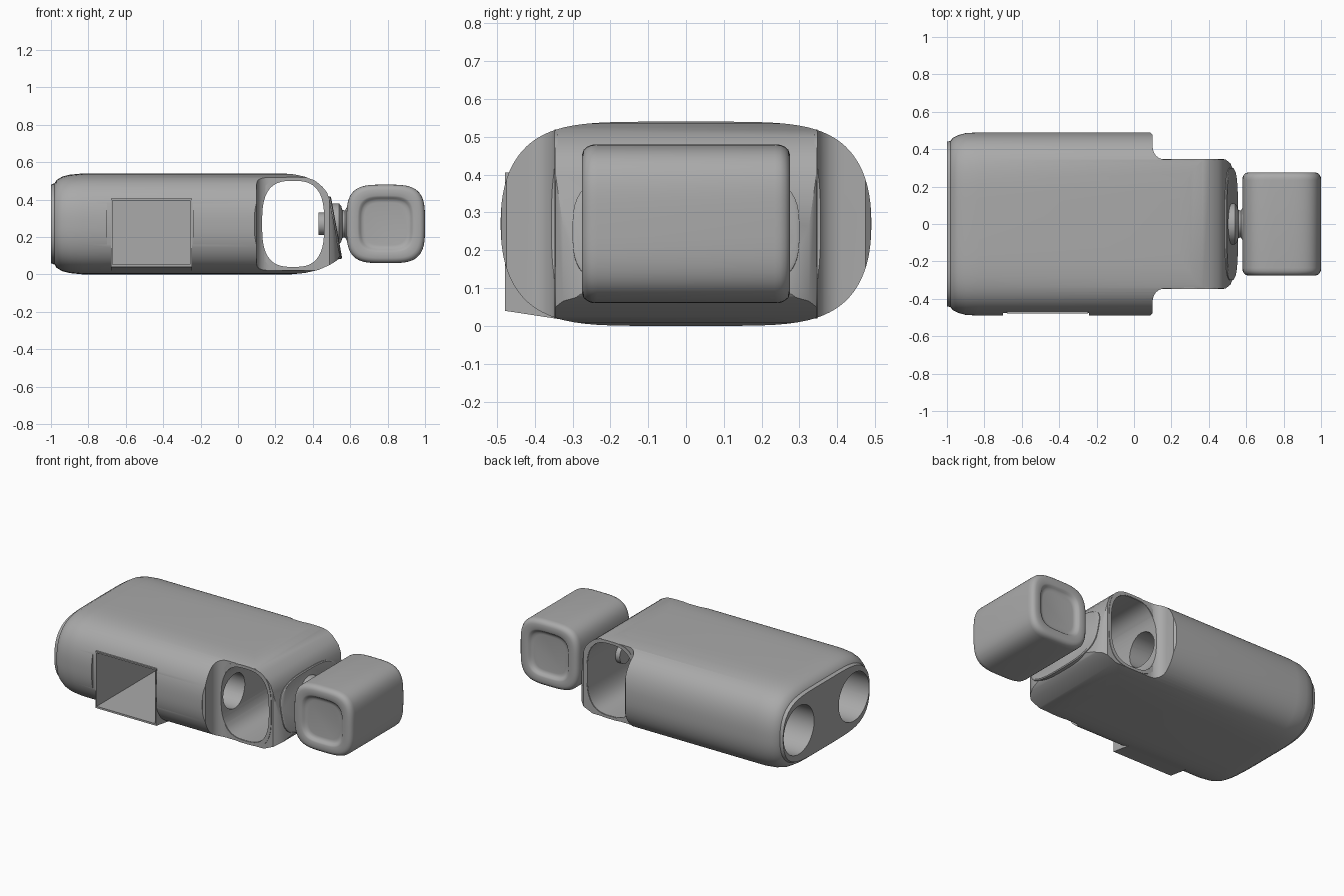
import bpy, bmesh, math
from mathutils import Vector

cube = bpy.data.objects.get("Cube")
if cube:
    bpy.data.objects.remove(cube, do_unlink=True)

grey = bpy.data.materials.new("matte grey")
grey.use_nodes = True
grey.diffuse_color = (0.4, 0.4, 0.4, 1)
grey.node_tree.nodes["Principled BSDF"].inputs["Base Color"].default_value = (0.4, 0.4, 0.4, 1)
MID = 0.27  # height of the centre line


def loft(name, rings):
    """Skin a row of equal-length point rings and cap both ends."""
    bm = bmesh.new()
    rows = [[bm.verts.new(p) for p in ring] for ring in rings]
    n = len(rows[0])
    for a, b in zip(rows, rows[1:]):
        for i in range(n):
            bm.faces.new((a[i], a[(i + 1) % n], b[(i + 1) % n], b[i]))
    bm.faces.new(rows[0])
    bm.faces.new(rows[-1])
    bmesh.ops.recalc_face_normals(bm, faces=bm.faces)
    mesh = bpy.data.meshes.new(name)
    bm.to_mesh(mesh)
    bm.free()
    mesh.materials.append(grey)
    obj = bpy.data.objects.new(name, mesh)
    bpy.context.collection.objects.link(obj)
    return obj


def oval(a, b, n=2.0, m=None, count=64):
    """Superellipse outline with half sizes a and b."""
    m = m or n
    pts = []
    for i in range(count):
        t = math.tau * (i + 0.5) / count
        c, s = math.cos(t), math.sin(t)
        pts.append((math.copysign(a * abs(c) ** (2 / n), c),
                    math.copysign(b * abs(s) ** (2 / m), s)))
    return pts


def tube_x(name, profile, y=0):
    """Round part turned about a line along x, from (x, radius) pairs."""
    return loft(name, [[(x, y + u, MID + v) for u, v in oval(r, r, count=48)]
                       for x, r in profile])


def box(name, x0, x1, y0, y1, z0, z1):
    return loft(name, [[(x0, y, z0), (x1, y, z0), (x1, y, z1), (x0, y, z1)] for y in (y0, y1)])


def combine(target, tool, operation):
    mod = target.modifiers.new(operation.title(), "BOOLEAN")
    mod.operation, mod.object, mod.solver = operation, tool, "EXACT"
    tool.hide_render = True
    bpy.context.view_layer.objects.active = target
    bpy.ops.object.modifier_apply(modifier=mod.name)
    bpy.data.objects.remove(tool, do_unlink=True)


def smooth(obj, angle=32):
    bpy.ops.object.select_all(action="DESELECT")
    obj.select_set(True)
    bpy.context.view_layer.objects.active = obj
    bpy.ops.object.shade_smooth_by_angle(angle=math.radians(angle))


# Main body: flattened section, rounded in at the bored end
sections = [(-1, 0.44, 0.21), (-0.98, 0.445, 0.218), (-0.97, 0.46, 0.235), (-0.94, 0.475, 0.253),
            (-0.9, 0.486, 0.263), (-0.83, 0.49, 0.27), (0.7, 0.49, 0.27)]
body = loft("body", [[(x, y, MID + z) for y, z in oval(hy, hz, 5, 2.3, 96)]
                     for x, hy, hz in sections])

# Narrow neck end: plan outline with filleted shoulders
half = [(-1.2, 0.6), (0.088, 0.6), (0.088, 0.488), (0.1, 0.475)]
for i in range(9):
    t = math.radians(180 + i * 90 / 8)
    half.append((0.165 + 0.065 * math.cos(t), 0.41 + 0.065 * math.sin(t)))
half += [(0.49, 0.345), (0.515, 0.325), (0.535, 0.28), (0.548, 0.2), (0.555, 0.1)]
plan = half + [(x, -y) for x, y in reversed(half)]
combine(body, loft("plan_cutter", [[(x, y, z) for x, y in plan] for z in (-0.2, 0.8)]), "INTERSECT")

# Side outline with rounded top, sloping end face and rounded underside
side = [(-1.2, 0.8), (0.24, 0.8), (0.24, 0.54), (0.3, 0.535), (0.36, 0.522), (0.41, 0.5),
        (0.45, 0.47), (0.475, 0.44), (0.49, 0.4), (0.545, 0.1), (0.53, 0.075), (0.49, 0.05),
        (0.43, 0.024), (0.36, 0.008), (0.28, 0.0), (0.28, -0.2), (-1.2, -0.2)]
combine(body, loft("side_cutter", [[(x, y, z) for x, z in side] for y in (-0.8, 0.8)]), "INTERSECT")

# Front housing: flat face with a deep rectangular pocket
combine(body, box("flat_cutter", -0.7, -0.24, -0.7, -0.477, -0.1, 0.7), "DIFFERENCE")
housing = loft("housing", [[(x, -0.479, 0.04), (x, -0.25, 0.005), (x, -0.25, 0.405),
                            (x, -0.479, 0.405)] for x in (-0.68, -0.247)])
combine(body, housing, "UNION")
combine(body, box("pocket_cutter", -0.671, -0.256, -0.7, 0.25, 0.052, 0.396), "DIFFERENCE")

# Rounded window right through the narrow end
window = loft("window_cutter", [[(0.295 + u, y, MID + v) for u, v in oval(0.166, 0.23, 2.9)]
                                for y in (-0.7, 0.7)])
combine(body, window, "DIFFERENCE")

# Twin bores in the end face and their openings inside the window
for s in (-1, 1):
    combine(body, tube_x("bore_cutter", [(-1.1, 0.155), (-0.7, 0.155)], s * 0.28), "DIFFERENCE")
    combine(body, tube_x("inner_bore_cutter", [(-0.2, 0.11), (0.25, 0.11)], s * 0.225), "DIFFERENCE")
smooth(body)

# Raised rim around the window on both sides
for side_name, s in (("front", -1), ("back", 1)):
    outer, inner = oval(0.185, 0.25, 3.2), oval(0.168, 0.232, 2.9)
    rim = loft(side_name + "_window_rim", [[(0.295 + u, s * y, MID + v) for u, v in ring]
               for ring, y in ((outer, 0.34), (outer, 0.348), (inner, 0.348), (inner, 0.34))])
    bm = bmesh.new()
    bm.from_mesh(rim.data)
    bmesh.ops.delete(bm, geom=[f for f in bm.faces if len(f.verts) > 4], context="FACES")
    bm.to_mesh(rim.data)
    bm.free()
    smooth(rim)

# Sloping end plate
slope = Vector((-0.055, 0, 0.3)).normalized()
out = Vector((0.3, 0, 0.055)).normalized()
centre = Vector((0.518, 0, 0.25))
plate = loft("end_plate", [[centre + out * d + slope * v * k + Vector((0, u * k, 0))
                            for u, v in oval(0.3, 0.17, 3.2)]
                           for d, k in ((-0.02, 1), (0.004, 1), (0.009, 0.97))])
smooth(plate)

# Swivel joint between the body and the end block
smooth(tube_x("swivel_joint", [(0.43, 0.06), (0.5, 0.06), (0.5, 0.11), (0.54, 0.11), (0.552, 0.095),
                               (0.558, 0.075), (0.572, 0.072), (0.582, 0.09), (0.62, 0.095)]))

# End block: rounded square bar with dished ends
ends = [(0.235, 1), (0.25, 0.995), (0.262, 0.97), (0.271, 0.93), (0.275, 0.87), (0.275, 0.72),
        (0.271, 0.68), (0.262, 0.645), (0.255, 0.6), (0.253, 0.54)]
stations = [(-y, k) for y, k in reversed(ends)] + ends
block = loft("end_block", [[(0.79 + u * k, y, MID + v * k) for u, v in oval(0.21, 0.21, 3.6, count=80)]
                           for y, k in stations])
smooth(block, 40)
